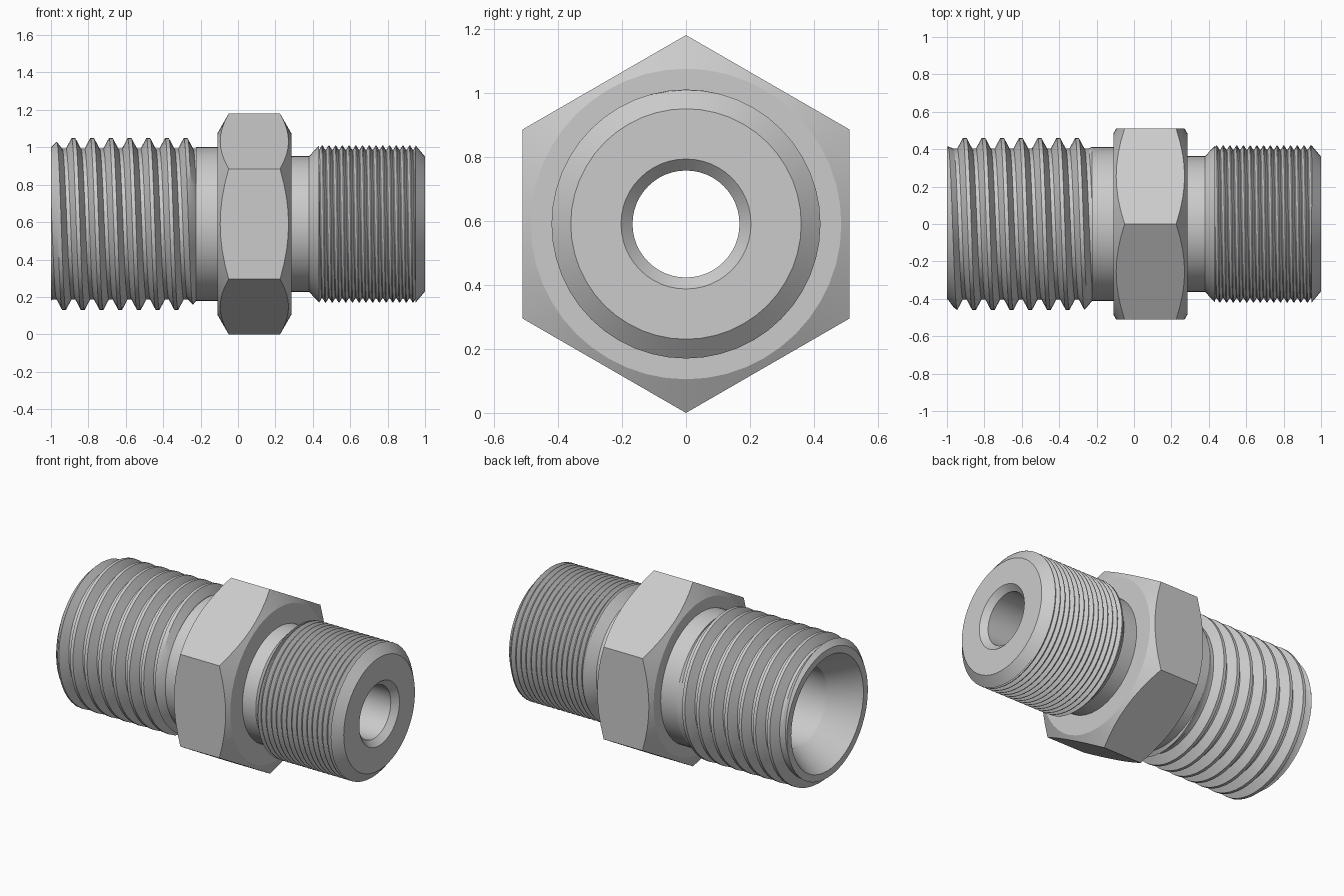
import bpy, bmesh, math

if "Cube" in bpy.data.objects:
    bpy.data.objects.remove(bpy.data.objects["Cube"])

CZ = 0.59          # height of the fitting's axis
N = 48             # segments around the axis
TAU = 2 * math.pi


def loft(name, section):
    """Sweep section(angle) -> [(x, radius), ...] once around the x axis."""
    bm = bmesh.new()
    cols = []
    for i in range(N + 1):
        a = TAU * i / N
        cols.append([bm.verts.new((x, -r * math.sin(a), CZ + r * math.cos(a)))
                     for x, r in section(a)])
    for c, d in zip(cols, cols[1:]):
        for j in range(len(c) - 1):
            bm.faces.new((c[j], d[j], d[j + 1], c[j + 1]))
    bmesh.ops.remove_doubles(bm, verts=bm.verts, dist=1e-5)
    me = bpy.data.meshes.new(name)
    bm.to_mesh(me)
    bm.free()
    ob = bpy.data.objects.new(name, me)
    bpy.context.collection.objects.link(ob)
    bpy.ops.object.select_all(action='DESELECT')
    ob.select_set(True)
    bpy.context.view_layer.objects.active = ob
    bpy.ops.object.shade_smooth_by_angle(angle=math.radians(25))
    return ob


def revolve(name, profile):
    return loft(name, lambda a: profile)


def thread(name, xs, xe, x0, pitch, root, crest, flat, limit):
    """Right-hand helical thread; limit(x) caps the radius near its ends."""
    rows = (-flat, flat, 0.5 - flat, 0.5 + flat)
    k0 = math.floor((xs - x0) / pitch) - 2
    k1 = math.ceil((xe - x0) / pitch) + 2

    def radius(x, a):
        t = ((x - x0) / pitch - a / TAU) % 1.0
        t = min(t, 1 - t)
        u = min(max((t - flat) / (0.5 - 2 * flat), 0), 1)
        return min(crest + (root - crest) * u, limit(x))

    def section(a):
        pts = []
        for k in range(k0, k1):
            for f in rows:
                x = min(max(x0 + pitch * (k + f + a / TAU), xs), xe)
                pts.append((x, radius(x, a)))
        return pts
    return loft(name, section)


def hex_section(a):
    """Hexagon with a corner on top, its corners cut by a cone at both ends."""
    d = (a + math.pi / 6) % (math.pi / 3)
    r = 0.511 / math.cos(abs(d - math.pi / 6) - math.pi / 6)
    cut = (r - 0.485) * 0.57
    return [(-0.11, 0.38), (-0.11, 0.485), (-0.11 + cut, r),
            (0.285 - cut, r), (0.285, 0.485), (0.285, 0.34)]


# Through bore with both end faces, end chamfer and the cone seat on the left
revolve("bore_and_end_faces", [
    (0.95, 0.42), (1.0, 0.36), (1.0, 0.203), (0.964, 0.167), (0.1, 0.167),
    (0.05, 0.25), (-0.82, 0.25), (-1.0, 0.365), (-1.0, 0.41)])

# Coarse thread, chamfered at both ends
thread("coarse_thread", -1.0, -0.225, -0.88, 0.1, 0.403, 0.46, 0.1,
       lambda x: min(0.41 + (x + 1.0), 0.413 + (-0.225 - x) * 1.2))

# Plain collar between coarse thread and hexagon
revolve("left_collar", [(-0.225, 0.40), (-0.225, 0.413), (-0.11, 0.413)])

# Spanner hexagon
loft("hexagon", hex_section)

# Undercut neck tapering up to the fine thread
revolve("right_neck", [(0.285, 0.363), (0.38, 0.363), (0.432, 0.418),
                       (0.432, 0.39)])

# Fine thread
thread("fine_thread", 0.432, 0.952, 0.45, 0.036, 0.397, 0.42, 0.06,
       lambda x: 0.42)
